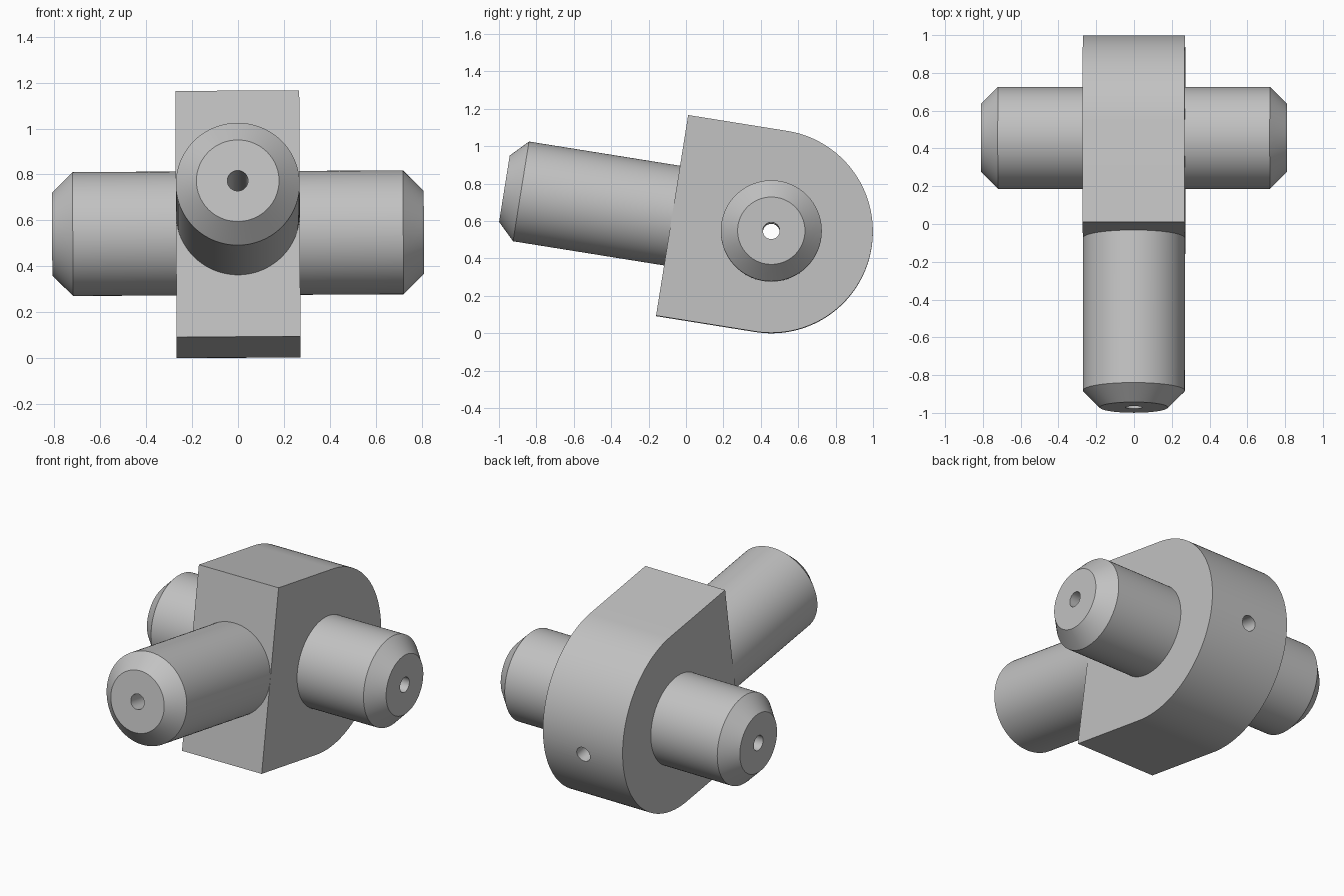
import bpy, bmesh, math
from mathutils import Matrix

if "Cube" in bpy.data.objects:
    bpy.data.objects.remove(bpy.data.objects["Cube"])

R, HALF, PIN_R, TIP_R, HOLE_R, BEVEL = 0.543, 0.27, 0.27, 0.18, 0.045, 0.09
FACE, SHAFT_END, PIN_END = 0.537, 1.445, 0.81
SEG = 96

grey = bpy.data.materials.new("plain grey")
grey.use_nodes = True
colour = (0.54, 0.54, 0.54, 1)
grey.diffuse_color = colour
grey.node_tree.nodes["Principled BSDF"].inputs["Base Color"].default_value = colour


def make_object(name, bm):
    bmesh.ops.recalc_face_normals(bm, faces=bm.faces)
    mesh = bpy.data.meshes.new(name)
    bm.to_mesh(mesh)
    bm.free()
    mesh.materials.append(grey)
    obj = bpy.data.objects.new(name, mesh)
    bpy.context.collection.objects.link(obj)
    return obj


def turned(name, profile, turn):
    """Solid of revolution about z from (radius, z) pairs, then turned."""
    bm = bmesh.new()
    step = math.tau / SEG
    rings = [[bm.verts.new((r * math.cos((i + 0.5) * step),
                            r * math.sin((i + 0.5) * step), z))
              for i in range(SEG)] for r, z in profile]
    for a, b in zip(rings, rings[1:]):
        for i in range(SEG):
            j = (i + 1) % SEG
            bm.faces.new((a[i], a[j], b[j], b[i]))
    bm.faces.new(rings[0])
    bm.faces.new(rings[-1])
    bm.transform(turn)
    return make_object(name, bm)


def combine(target, other, operation):
    mod = target.modifiers.new(operation.lower(), "BOOLEAN")
    mod.operation, mod.solver, mod.object = operation, "EXACT", other
    bpy.context.view_layer.objects.active = target
    bpy.ops.object.modifier_apply(modifier=mod.name)
    bpy.data.objects.remove(other)


ALONG_X = Matrix.Rotation(math.pi / 2, 4, "Y")
FORWARD = Matrix.Rotation(math.pi / 2, 4, "X")

# Block: flat front, rounded back
bm = bmesh.new()
outline = [(-FACE, -R)]
for i in range(SEG + 1):
    a = -math.pi / 2 + math.pi * i / SEG
    outline.append((R * math.cos(a), R * math.sin(a)))
outline.append((-FACE, R))
side = bm.faces.new([bm.verts.new((-HALF, y, z)) for y, z in outline])
moved = bmesh.ops.extrude_face_region(bm, geom=[side])["geom"]
bmesh.ops.translate(bm, vec=(2 * HALF, 0, 0),
                    verts=[v for v in moved if isinstance(v, bmesh.types.BMVert)])
body = make_object("pivot_block", bm)

# Cross pin and front shaft, both with chamfered ends
cross_pin = turned("cross_pin", [(TIP_R, -PIN_END), (PIN_R, BEVEL - PIN_END),
                                 (PIN_R, PIN_END - BEVEL), (TIP_R, PIN_END)], ALONG_X)
front_shaft = turned("front_shaft", [(PIN_R, FACE - 0.02), (PIN_R, SHAFT_END - BEVEL),
                                     (TIP_R, SHAFT_END)], FORWARD)
combine(body, cross_pin, "UNION")
combine(body, front_shaft, "UNION")

# Thin bores along both axes
for turn in (ALONG_X, FORWARD):
    combine(body, turned("bore", [(HOLE_R, -2), (HOLE_R, 2)], turn), "DIFFERENCE")

# Tilt the finished part into place
body.rotation_euler = (math.radians(-9.1), math.radians(-0.3), 0)
body.location = (0, 0.456, 0.544)
bpy.ops.object.select_all(action="DESELECT")
body.select_set(True)
bpy.context.view_layer.objects.active = body
bpy.ops.object.shade_smooth_by_angle(angle=math.radians(25))
